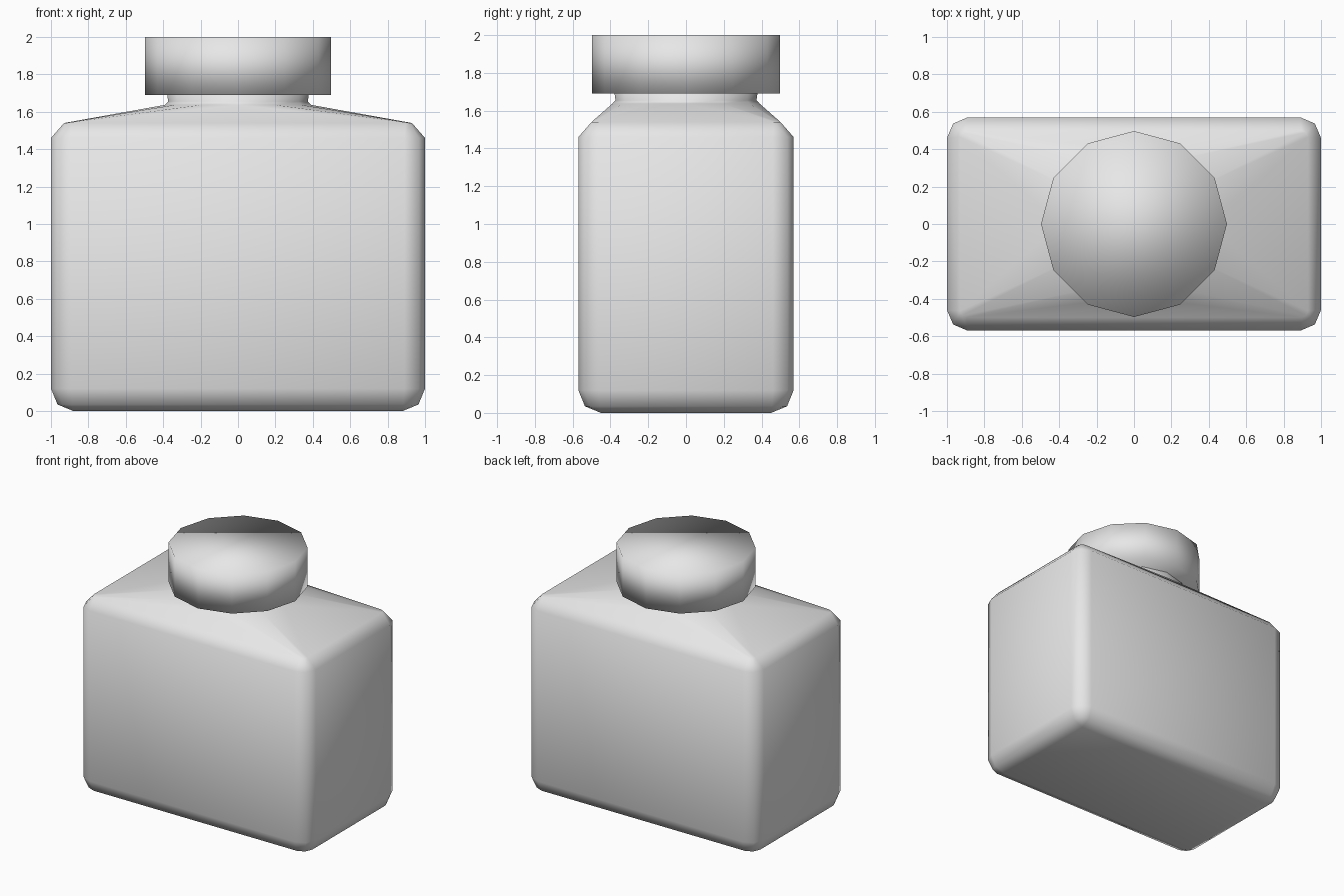
import bpy, bmesh, math

default_cube = bpy.data.objects.get("Cube")
if default_cube:
    bpy.data.objects.remove(default_cube, do_unlink=True)

# One plain grey for the whole model
grey = bpy.data.materials.new("plain_grey")
grey.use_nodes = True
colour = (0.8, 0.8, 0.8, 1)
grey.diffuse_color = colour
grey.node_tree.nodes["Principled BSDF"].inputs["Base Color"].default_value = colour

SIDES = 12


def finish(bm, name):
    """Turn a bmesh into a smooth-shaded object."""
    bmesh.ops.recalc_face_normals(bm, faces=bm.faces)
    for face in bm.faces:
        face.smooth = True
    mesh = bpy.data.meshes.new(name)
    bm.to_mesh(mesh)
    bm.free()
    mesh.materials.append(grey)
    obj = bpy.data.objects.new(name, mesh)
    bpy.context.collection.objects.link(obj)
    return obj


def ring(bm, radius, z):
    """Add a ring of vertices with one on each axis."""
    angles = [math.tau * i / SIDES for i in range(SIDES)]
    return [bm.verts.new((radius * math.cos(a), radius * math.sin(a), z)) for a in angles]


def rounded_outline(bm, z, half_x, half_y, r):
    """Add the corner points of a rounded rectangle."""
    corner = [(r, 0), (0.3 * r, 0.3 * r), (0, r)] if r else [(0, 0)]
    for sx in (-1, 1):
        for sy in (-1, 1):
            for dx, dy in corner:
                bm.verts.new((sx * (half_x - dx), sy * (half_y - dy), z))


# Bottle body: rounded box with sloping shoulders meeting the neck ring
bm = bmesh.new()
for level in [(0, 0.88, 0.45, 0), (0.035, 0.965, 0.535, 0.08), (0.12, 1, 0.57, 0.11),
              (1.46, 1, 0.57, 0.11), (1.54, 0.93, 0.5, 0.035)]:
    rounded_outline(bm, *level)
ring(bm, 0.39, 1.637)
bmesh.ops.convex_hull(bm, input=bm.verts)
bmesh.ops.dissolve_limit(bm, angle_limit=math.radians(0.5), verts=bm.verts, edges=bm.edges)

# Neck: extruded from the top face, running up into the cap
top = max(bm.faces, key=lambda f: f.calc_center_median().z)
radius, height = 0.39, 1.637
for new_radius, new_height in [(0.373, 1.655), (0.38, 1.7)]:
    result = bmesh.ops.extrude_face_region(bm, geom=[top])["geom"]
    bmesh.ops.delete(bm, geom=[top], context='FACES_ONLY')
    top = next(g for g in result if isinstance(g, bmesh.types.BMFace))
    for v in top.verts:
        v.co.x *= new_radius / radius
        v.co.y *= new_radius / radius
        v.co.z = new_height
    radius = new_radius
finish(bm, "bottle_body")

# Cap: twelve-sided prism
bm = bmesh.new()
low, high = ring(bm, 0.497, 1.69), ring(bm, 0.497, 2)
bm.faces.new(low[::-1])
bm.faces.new(high)
for i in range(SIDES):
    j = (i + 1) % SIDES
    bm.faces.new((low[i], low[j], high[j], high[i]))
finish(bm, "cap")
